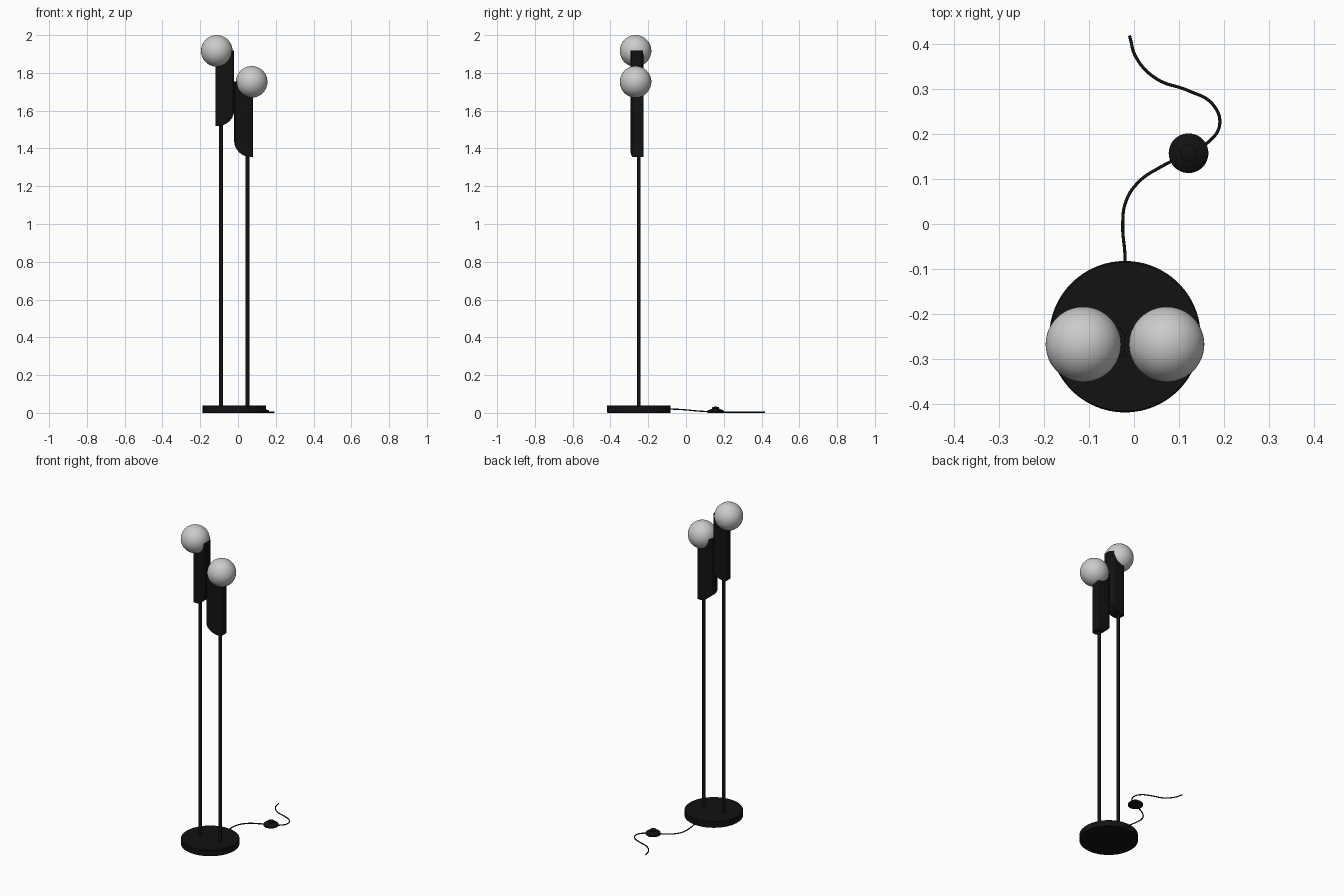
import bpy, bmesh, math

if "Cube" in bpy.data.objects:
    bpy.data.objects.remove(bpy.data.objects["Cube"])

black = bpy.data.materials.new("black_metal")
black.diffuse_color = (0.006, 0.006, 0.006, 1)
black.use_nodes = True
black.node_tree.nodes["Principled BSDF"].inputs["Base Color"].default_value = black.diffuse_color
MID = -0.02  # mirror plane between the two lamps


def smooth(ob, angle=35):
    bpy.ops.object.select_all(action='DESELECT')
    ob.select_set(True)
    bpy.context.view_layer.objects.active = ob
    bpy.ops.object.shade_smooth_by_angle(angle=math.radians(angle))


def mesh_object(name, bm, mat=black):
    bmesh.ops.recalc_face_normals(bm, faces=bm.faces)
    me = bpy.data.meshes.new(name)
    bm.to_mesh(me)
    bm.free()
    ob = bpy.data.objects.new(name, me)
    bpy.context.collection.objects.link(ob)
    if mat:
        me.materials.append(mat)
    return ob


def prism(name, pts, vec):
    bm = bmesh.new()
    face = bm.faces.new([bm.verts.new(p) for p in pts])
    new = bmesh.ops.extrude_face_region(bm, geom=[face])["geom"]
    bmesh.ops.translate(bm, vec=vec, verts=[v for v in new if isinstance(v, bmesh.types.BMVert)])
    # extrude_face_region drops the start cap, so close it again
    bmesh.ops.holes_fill(bm, edges=[e for e in bm.edges if e.is_boundary])
    return mesh_object(name, bm)


def lathe(name, profile, x, y, steps=48):
    bm = bmesh.new()
    vs = [bm.verts.new((r, 0, z)) for r, z in profile]
    es = [bm.edges.new(p) for p in zip(vs, vs[1:])]
    bmesh.ops.spin(bm, geom=vs + es, cent=(0, 0, 0), axis=(0, 0, 1),
                   angle=math.tau, steps=steps)
    bmesh.ops.remove_doubles(bm, verts=bm.verts, dist=1e-5)
    ob = mesh_object(name, bm)
    ob.location = (x, y, 0)
    smooth(ob)
    return ob


def arc(cx, cy, r, a0, a1, n=10):
    return [(cx + r * math.cos(math.radians(a0 + (a1 - a0) * i / n)),
             cy + r * math.sin(math.radians(a0 + (a1 - a0) * i / n))) for i in range(n + 1)]


def lamp(side, s, z0):
    """One stem, holder and globe; s = +1 right, -1 left; z0 = holder bottom."""
    # holder plan: rounded on the inner back, tapering at the front
    plan = [(0.0, -0.288), (0.006, -0.295), (0.02, -0.294)]
    plan += arc(0.088, -0.271, 0.012, -80, 0, 4) + [(0.1, -0.233)]
    plan += arc(0.092, -0.233, 0.008, 10, 90, 4) + arc(0.03, -0.255, 0.03, 90, 180)
    holder = prism(side + "_holder", [(MID + s * x, y, z0) for x, y in plan], (0, 0, 0.398))
    # front outline with the big rounded lower inner corner
    front = arc(0.085, 0.085, 0.085, 180, 270, 20) + [(0.15, 0), (0.15, 0.5), (0, 0.5)]
    cut = prism("cutter", [(MID + s * (x - 0.0001), -0.4, z0 + z) for x, z in front], (0, 0.3, 0))
    mod = holder.modifiers.new("round_bottom", 'BOOLEAN')
    mod.operation, mod.solver, mod.object = 'INTERSECT', 'EXACT', cut
    bpy.context.view_layer.objects.active = holder
    bpy.ops.object.modifier_apply(modifier=mod.name)
    bpy.data.objects.remove(cut)
    smooth(holder)
    # stem
    lathe(side + "_stem", [(0, 0.03), (0.01, 0.03), (0.01, z0 + 0.03), (0, z0 + 0.03)],
          MID + s * 0.07, -0.25, 24)
    # globe
    bm = bmesh.new()
    bmesh.ops.create_uvsphere(bm, u_segments=48, v_segments=32, radius=0.0835)
    globe = mesh_object(side + "_globe", bm, None)
    globe.location = (MID + s * 0.0925, -0.267, z0 + 0.3965)
    smooth(globe, 60)


lamp("left", -1, 1.52)
lamp("right", 1, 1.356)

# round floor base
lathe("base", [(0, 0), (0.166, 0), (0.168, 0.002), (0.168, 0.037), (0.165, 0.04), (0, 0.04)],
      MID, -0.25, 96)

# foot switch with a raised button
lathe("foot_switch", [(0, 0), (0.042, 0), (0.044, 0.003), (0.044, 0.009), (0.04, 0.014), (0.022, 0.021),
                      (0.019, 0.022), (0.019, 0.029), (0.015, 0.032), (0, 0.033)], 0.121, 0.157)

# power cable
path = [(-0.02, -0.1, 0.02), (-0.02, -0.07, 0.02), (-0.025, 0, 0.016), (-0.018, 0.05, 0.011),
        (0.01, 0.093, 0.008), (0.06, 0.127, 0.006), (0.121, 0.157, 0.005), (0.165, 0.182, 0.004),
        (0.19, 0.22, 0.004), (0.174, 0.266, 0.004), (0.12, 0.296, 0.004), (0.05, 0.322, 0.004),
        (0.005, 0.369, 0.004), (-0.01, 0.418, 0.004)]
cu = bpy.data.curves.new("power_cable", 'CURVE')
cu.dimensions = '3D'
cu.bevel_depth, cu.bevel_resolution, cu.use_fill_caps = 0.0035, 3, True
sp = cu.splines.new('BEZIER')
sp.resolution_u = 8
sp.bezier_points.add(len(path) - 1)
for p, co in zip(sp.bezier_points, path):
    p.co = co
    p.handle_left_type = p.handle_right_type = 'AUTO'
cu.materials.append(black)
bpy.context.collection.objects.link(bpy.data.objects.new("power_cable", cu))
